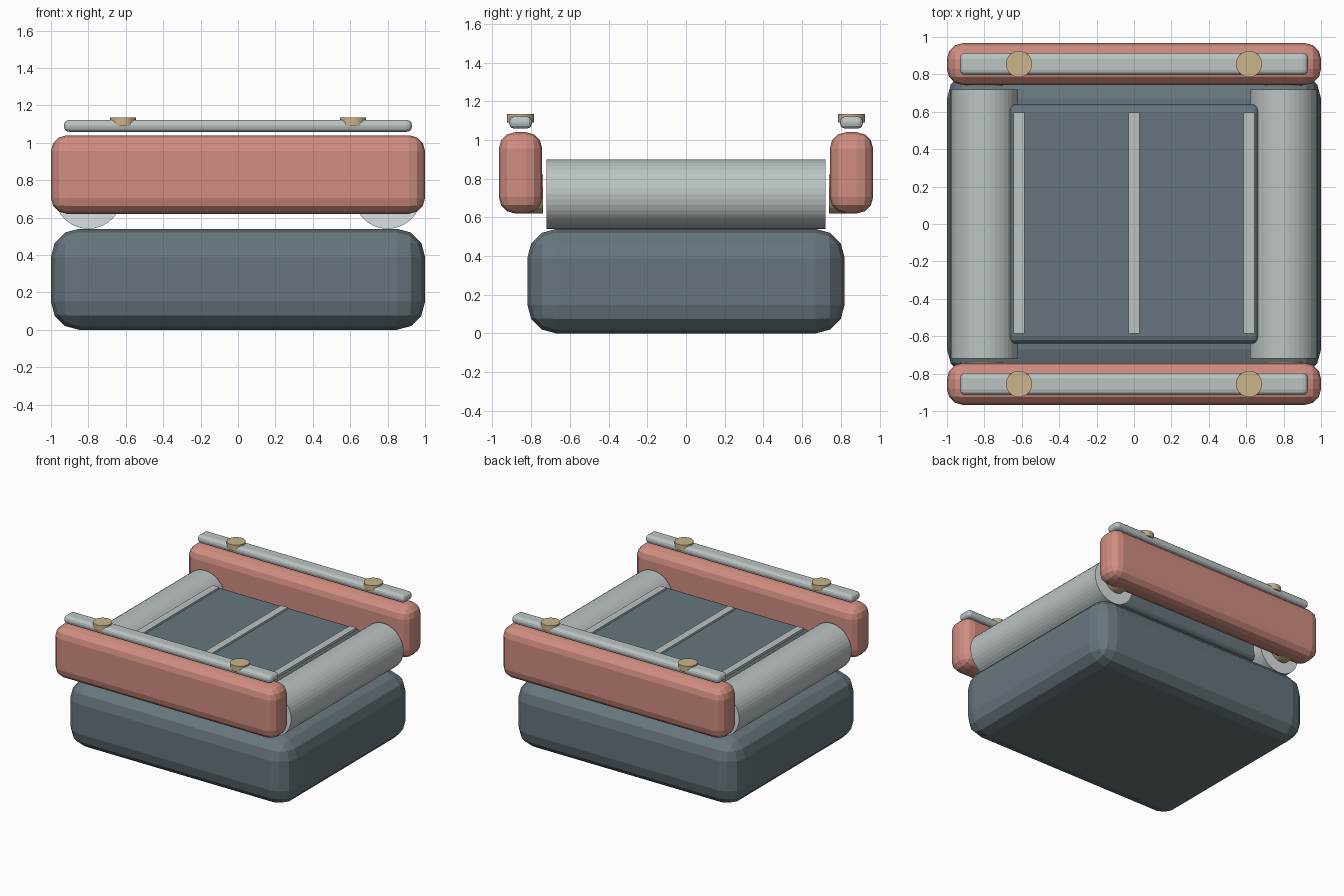
import bpy
import math

if "Cube" in bpy.data.objects:
    bpy.data.objects.remove(bpy.data.objects["Cube"])


def material(name, rgb):
    """Flat material from an sRGB 0-255 colour."""
    def lin(c):
        c /= 255
        return c / 12.92 if c <= 0.04045 else ((c + 0.055) / 1.055) ** 2.4
    m = bpy.data.materials.new(name)
    m.diffuse_color = (*[lin(c) for c in rgb], 1)
    m.use_nodes = True
    m.node_tree.nodes["Principled BSDF"].inputs["Base Color"].default_value = m.diffuse_color
    return m


SLATE = material("slate", (103, 118, 124))
CORAL = material("coral", (208, 141, 129))
GREY = material("light_grey", (188, 196, 196))
PALE = material("pale_grey", (218, 224, 224))
TAN = material("tan", (202, 180, 138))


def box(name, centre, size, mat, bevel=0.0, segments=3):
    """Box with optional rounded edges."""
    bpy.ops.mesh.primitive_cube_add(size=1, location=centre)
    ob = bpy.context.object
    ob.name = name
    ob.scale = size
    bpy.ops.object.transform_apply(location=False, rotation=False, scale=True)
    ob.data.materials.append(mat)
    if bevel:
        mod = ob.modifiers.new("rounded_edges", 'BEVEL')
        mod.width = bevel
        mod.segments = segments
    return ob


def cylinder(name, centre, radius, depth, mat, along_y=False, sides=32):
    bpy.ops.mesh.primitive_cylinder_add(
        vertices=sides, radius=radius, depth=depth, location=centre,
        rotation=(math.pi / 2 if along_y else 0, 0, 0))
    ob = bpy.context.object
    ob.name = name
    ob.data.materials.append(mat)
    return ob


# Rounded base block
box("base", (0, 0, 0.27), (2, 1.64, 0.54), SLATE, 0.15)

# Raised centre panel with three slats on top
box("centre_panel", (0, 0, 0.742), (1.34, 1.28, 0.225), SLATE, 0.04)
for x in (-0.615, 0, 0.615):
    box("slat", (x, 0.005, 0.852), (0.06, 1.18, 0.036), GREY)

# Side rollers with pale end faces
for x in (-0.8, 0.8):
    roller = cylinder("roller", (x, 0, 0.72), 0.18, 1.44, GREY, True, 40)
    roller.data.materials.append(PALE)
    for face in roller.data.polygons:
        if abs(face.normal.z) > 0.9:
            face.material_index = 1

# Front and back rails, each with a top strip, studs and roller axles
for y in (-0.855, 0.855):
    side = math.copysign(1, y)
    box("rail", (0, y, 0.83), (2, 0.224, 0.42), CORAL, 0.085)
    box("rail_strip", (0, y, 1.09), (1.86, 0.118, 0.064), GREY, 0.028)
    for x in (-0.615, 0.615):
        cylinder("stud", (x, y, 1.112), 0.07, 0.046, TAN)
    for x in (-0.8, 0.8):
        cylinder("axle", (x, side * 0.789, 0.72), 0.1, 0.1, TAN, True)
